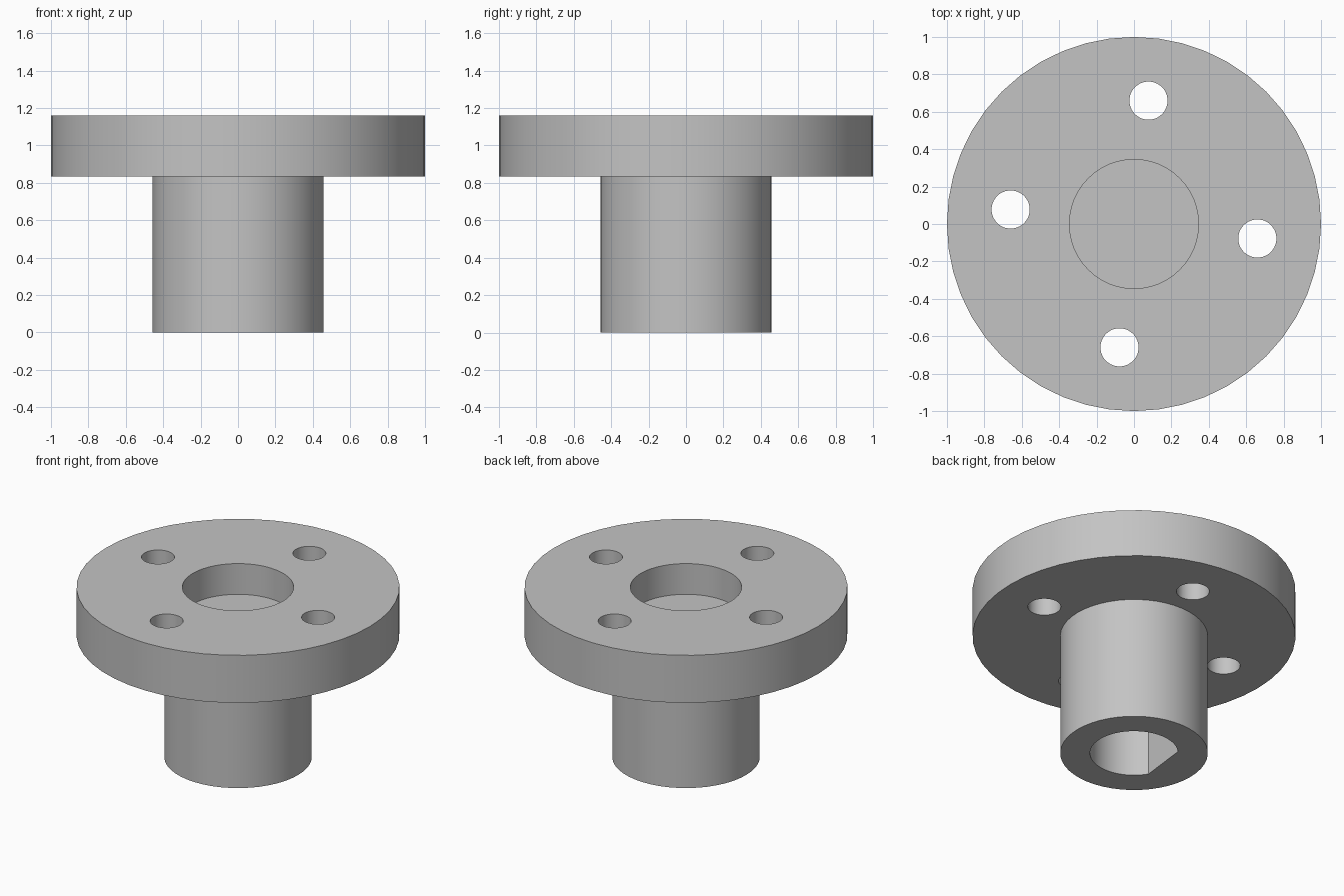
import bpy, bmesh, math
from mathutils import Matrix, Vector

cube = bpy.data.objects.get("Cube")
if cube:
    bpy.data.objects.remove(cube, do_unlink=True)

SIDES = 48
HEIGHT = 1.16
BORE_TOP = 0.84
TWIST = math.radians(-6.7)      # turn of the bolt pattern and bore flat

metal = bpy.data.materials.new("grey_metal")
metal.use_nodes = True
grey = (0.55, 0.55, 0.55, 1)
metal.diffuse_color = grey
metal.node_tree.nodes["Principled BSDF"].inputs["Base Color"].default_value = grey


def add_object(name, bm):
    bmesh.ops.recalc_face_normals(bm, faces=bm.faces)
    mesh = bpy.data.meshes.new(name)
    bm.to_mesh(mesh)
    bm.free()
    mesh.materials.append(metal)
    obj = bpy.data.objects.new(name, mesh)
    bpy.context.collection.objects.link(obj)
    return obj


def lathe(name, profile):
    bm = bmesh.new()
    verts = [bm.verts.new((r, 0, z)) for r, z in profile]
    edges = [bm.edges.new(pair) for pair in zip(verts, verts[1:])]
    bmesh.ops.spin(bm, geom=verts + edges, axis=(0, 0, 1), cent=(0, 0, 0),
                   angle=math.tau, steps=SIDES)
    bmesh.ops.remove_doubles(bm, verts=bm.verts, dist=0.0005)
    # merge the flat discs at the axis into single faces
    spokes = [e for e in bm.edges
              if any(v.co.xy.length < 0.001 for v in e.verts)]
    bmesh.ops.dissolve_edges(bm, edges=spokes, use_verts=True)
    return add_object(name, bm)


def cylinder(bm, radius, bottom, top, x=0, y=0):
    bmesh.ops.create_cone(bm, cap_ends=True, segments=SIDES, radius1=radius,
                          radius2=radius, depth=top - bottom,
                          matrix=Matrix.Translation((x, y, (bottom + top) / 2)))


def cut(target, cutter):
    cutter.hide_render = True
    mod = target.modifiers.new("cut", 'BOOLEAN')
    mod.operation = 'DIFFERENCE'
    mod.solver = 'EXACT'
    mod.object = cutter
    bpy.context.view_layer.objects.active = target
    bpy.ops.object.modifier_apply(modifier=mod.name)
    bpy.data.objects.remove(cutter, do_unlink=True)


# Flange, hub and round top recess as one turned solid
hub = lathe("flanged_hub", [
    (0, 0), (0.457, 0), (0.457, 0.835), (1, 0.835),
    (1, HEIGHT), (0.345, HEIGHT), (0.345, 0.95), (0, 0.95)])

# Four bolt holes through the flange
bm = bmesh.new()
for i in range(4):
    a = TWIST + i * math.pi / 2
    cylinder(bm, 0.102, 0.6, 1.4, 0.664 * math.cos(a), 0.664 * math.sin(a))
cut(hub, add_object("bolt_hole_cutter", bm))

# Blind D-shaped shaft bore from below
bm = bmesh.new()
cylinder(bm, 0.273, -0.2, BORE_TOP)
flat = Vector((-math.cos(TWIST), -math.sin(TWIST), 0))
cut_plane = bmesh.ops.bisect_plane(
    bm, geom=bm.verts[:] + bm.edges[:] + bm.faces[:], plane_co=flat * 0.217,
    plane_no=flat, clear_outer=True)
bmesh.ops.holes_fill(bm, edges=[e for e in bm.edges if e.is_boundary])
cut(hub, add_object("bore_cutter", bm))

# Smooth curved walls with crisp rims
bpy.ops.object.select_all(action='DESELECT')
hub.select_set(True)
bpy.context.view_layer.objects.active = hub
bpy.ops.object.shade_smooth_by_angle(angle=math.radians(30))
